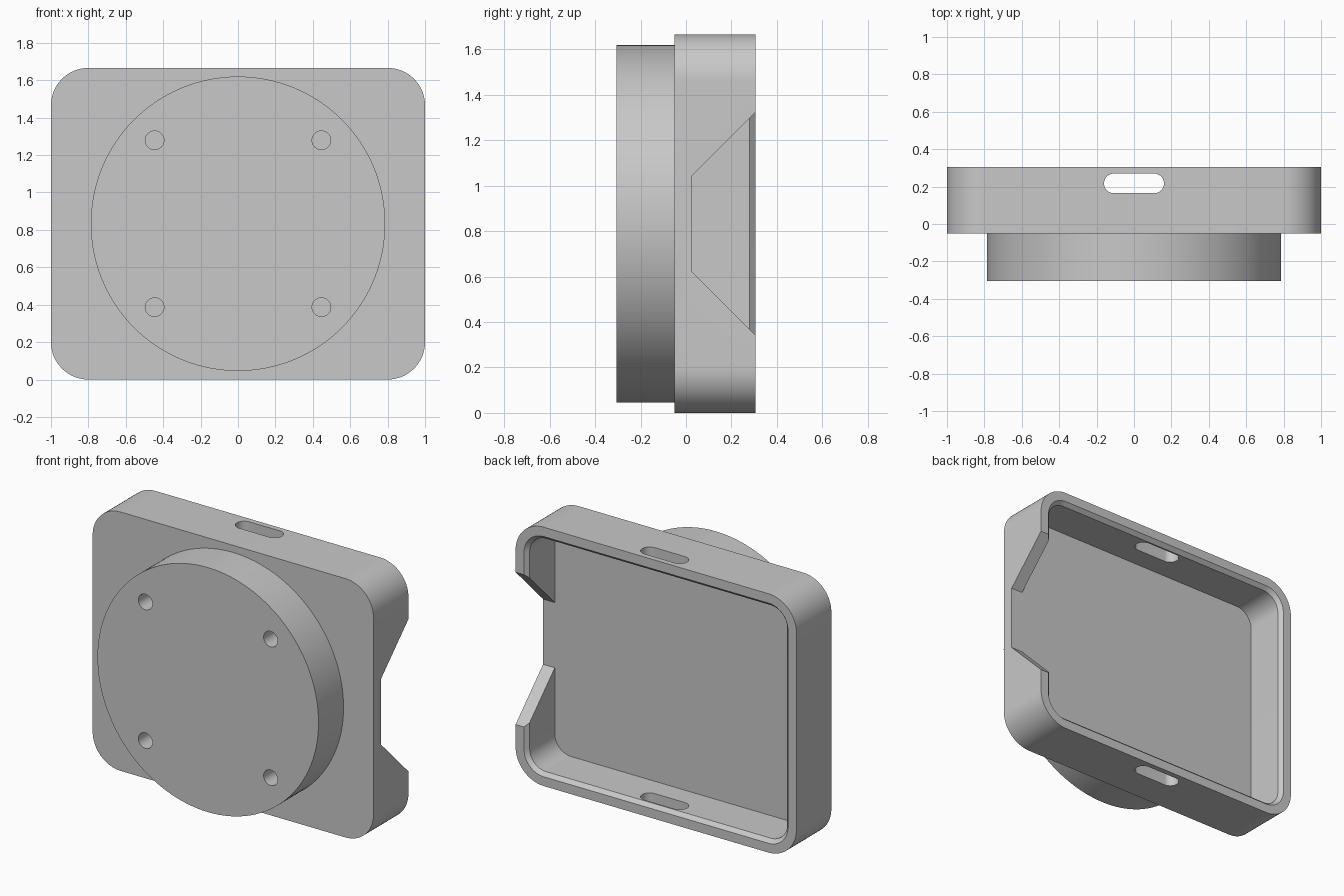
import bpy
import bmesh
from math import sin, cos, pi, radians

cube = bpy.data.objects.get("Cube")
if cube:
    bpy.data.objects.remove(cube, do_unlink=True)

HEIGHT, MID = 1.666, 0.833
FRONT, JOIN, FLOOR, BACK = -0.305, -0.05, 0.025, 0.305
WALL, RIM, CHAMFER, CORNER = 0.083, 0.06, 0.025, 0.2

grey = bpy.data.materials.new("plain grey")
grey.use_nodes = True
colour = (0.58, 0.58, 0.58, 1)
grey.diffuse_color = colour
grey.node_tree.nodes["Principled BSDF"].inputs["Base Color"].default_value = colour


def rounded(cx, cy, hx, hy, r, steps=16):
    """Outline of a rounded rectangle in a plane."""
    pts = []
    for q, (sx, sy) in enumerate(((1, 1), (-1, 1), (-1, -1), (1, -1))):
        for i in range(steps + 1):
            a = (q + i / steps) * pi / 2
            pts.append((cx + sx * (hx - r) + r * cos(a), cy + sy * (hy - r) + r * sin(a)))
    return pts


def circle(cx, cy, r, n):
    return [(cx + r * cos(2 * pi * i / n), cy + r * sin(2 * pi * i / n)) for i in range(n)]


def loft(name, axis, sections):
    """Closed solid through (position, outline) sections along an axis."""
    def place(p, d):
        co = list(p)
        co.insert(axis, d)
        return co
    bm = bmesh.new()
    rings = [[bm.verts.new(place(p, d)) for p in pts] for d, pts in sections]
    n = len(rings[0])
    for a, b in zip(rings, rings[1:]):
        for i in range(n):
            j = (i + 1) % n
            bm.faces.new((a[i], a[j], b[j], b[i]))
    bm.faces.new(rings[0])
    bm.faces.new(rings[-1])
    bmesh.ops.remove_doubles(bm, verts=bm.verts, dist=1e-5)
    bmesh.ops.recalc_face_normals(bm, faces=bm.faces)
    mesh = bpy.data.meshes.new(name)
    bm.to_mesh(mesh)
    bm.free()
    mesh.materials.append(grey)
    obj = bpy.data.objects.new(name, mesh)
    bpy.context.collection.objects.link(obj)
    return obj


def carve(obj, cutters):
    """Subtract the cutters, bake the result and shade it."""
    for c in cutters:
        c.hide_render = True
        mod = obj.modifiers.new(c.name, "BOOLEAN")
        mod.operation, mod.solver, mod.object = "DIFFERENCE", "EXACT", c
    bpy.context.view_layer.update()
    graph = bpy.context.evaluated_depsgraph_get()
    mesh = bpy.data.meshes.new_from_object(obj.evaluated_get(graph))
    obj.modifiers.clear()
    obj.data = mesh
    for c in cutters:
        bpy.data.objects.remove(c, do_unlink=True)
    bpy.ops.object.select_all(action="DESELECT")
    bpy.context.view_layer.objects.active = obj
    obj.select_set(True)
    bpy.ops.object.shade_smooth_by_angle(angle=radians(30))


def case_outline(inset):
    return rounded(0, MID, 1 - inset, MID - inset, CORNER - inset)


# Open-backed case
case = loft("case", 1, [(JOIN, case_outline(0)), (BACK, case_outline(0))])

# Cavity with a chamfered mouth
flare = WALL - RIM
cavity = loft("cavity_cutter", 1, [
    (FLOOR, case_outline(WALL)),
    (BACK - CHAMFER, case_outline(WALL)),
    (BACK + CHAMFER, case_outline(WALL - 2 * flare))])

# Tapered notch in the left wall
lo, hi, top = 0.21, 0.515, 0.33
notch_outline = [(FLOOR, MID - lo), (top, MID - hi), (top, MID + hi), (FLOOR, MID + lo)]
notch = loft("notch_cutter", 0, [(0.85, notch_outline), (1.1, notch_outline)])

# Strap slot through the top and bottom walls
slot_outline = rounded(0, 0.217, 0.16, 0.0525, 0.0524)
slot = loft("slot_cutter", 2, [(-0.1, slot_outline), (HEIGHT + 0.1, slot_outline)])
carve(case, [cavity, notch, slot])

# Round mounting boss with four blind screw holes
disc = circle(0, MID, 0.787, 128)
boss = loft("round_boss", 1, [(FRONT, disc), (JOIN, disc)])
holes = []
for sx in (-1, 1):
    for sz in (-1, 1):
        ring = circle(sx * 0.446, MID + sz * 0.446, 0.05, 32)
        holes.append(loft("hole_cutter", 1, [(FRONT - 0.1, ring), (JOIN - 0.01, ring)]))
carve(boss, holes)
